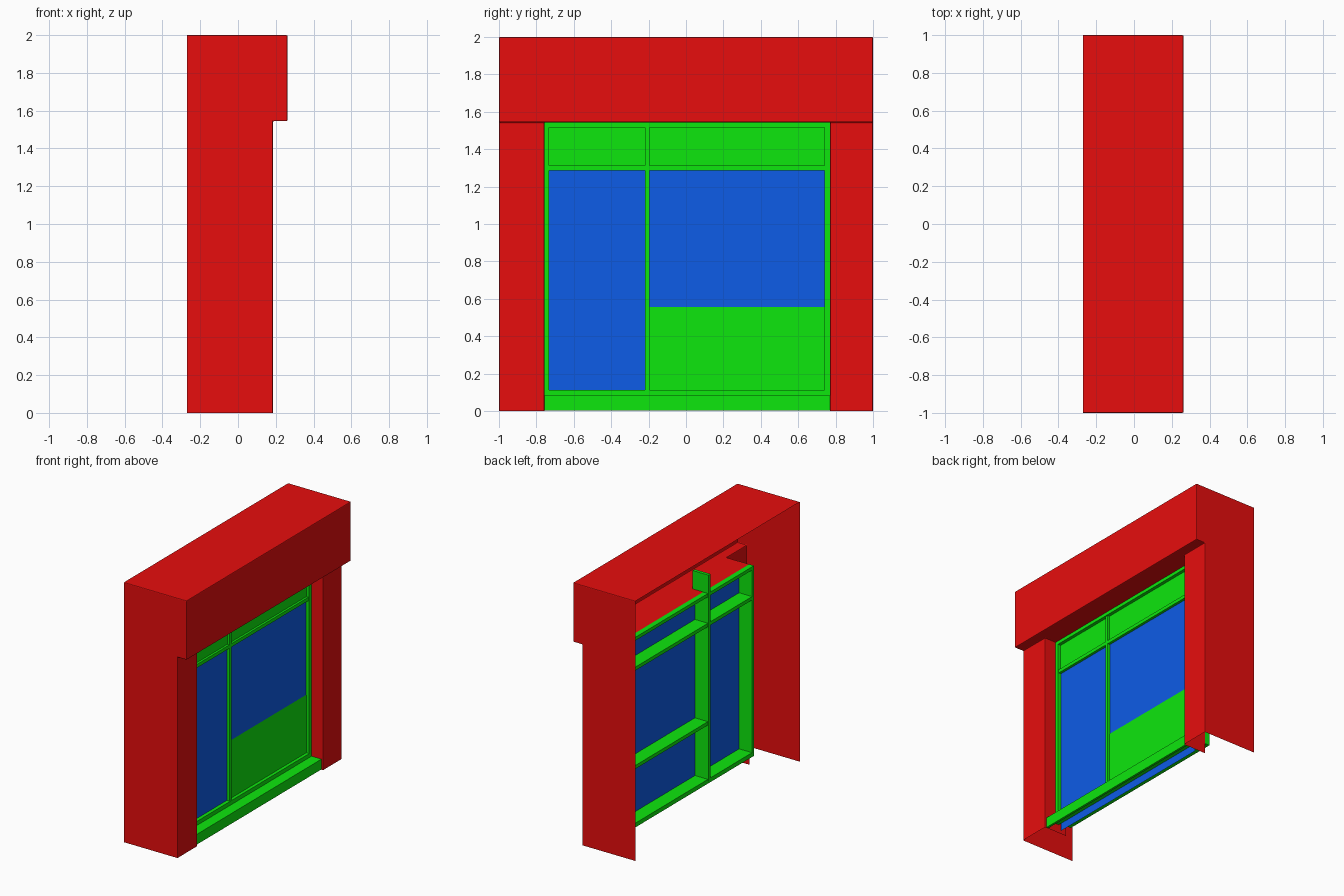
import bpy, bmesh

if "Cube" in bpy.data.objects:
    bpy.data.objects.remove(bpy.data.objects["Cube"])

def material(name, rgb):
    m = bpy.data.materials.new(name)
    m.diffuse_color = (*rgb, 1)
    m.use_nodes = True
    m.node_tree.nodes["Principled BSDF"].inputs["Base Color"].default_value = m.diffuse_color
    return m

RED = material("wall_red", (0.8, 0.004, 0.004))
GREEN = material("frame_green", (0.004, 0.8, 0.004))
BLUE = material("glass_blue", (0.004, 0.107, 0.8))

def finish(bm, name, mat):
    mesh = bpy.data.meshes.new(name)
    bm.to_mesh(mesh)
    bm.free()
    mesh.materials.append(mat)
    ob = bpy.data.objects.new(name, mesh)
    bpy.context.collection.objects.link(ob)
    return ob

def box(name, x, y, z, mat):
    bm = bmesh.new()
    bmesh.ops.create_cube(bm, size=1)
    for v in bm.verts:
        v.co = [r[0] + (c + 0.5) * (r[1] - r[0]) for c, r in zip(v.co, (x, y, z))]
    return finish(bm, name, mat)

def sheets(name, faces, mat):
    bm = bmesh.new()
    for pts in faces:
        bm.faces.new([bm.verts.new(p) for p in pts])
    bmesh.ops.remove_doubles(bm, verts=bm.verts, dist=1e-4)
    return finish(bm, name, mat)

# Main positions
BACK, FACE, LINTEL = -0.27, 0.185, 0.262
Y0, Y1, HEAD = -0.757, 0.77, 1.544
REVEAL = -0.01
FB, FF, GLASS = -0.05, 0.088, 0.06
M0, M1 = -0.22, -0.195

# Open-backed wall: side profiles, top, lintel front
profile = [(BACK, 0), (FACE, 0), (FACE, HEAD), (LINTEL, HEAD), (LINTEL, 2), (BACK, 2)]
wall = [[(x, -1, z) for x, z in profile],
        [(x, 1, z) for x, z in reversed(profile)],
        [(BACK, -1, 2), (LINTEL, -1, 2), (LINTEL, 1, 2), (BACK, 1, 2)],
        [(LINTEL, -1, HEAD), (LINTEL, 1, HEAD), (LINTEL, 1, 2), (LINTEL, -1, 2)]]
# Soffit under the lintel, reaching back over the opening
wall.append([(LINTEL, 1, HEAD), (LINTEL, -1, HEAD), (FACE, -1, HEAD), (FACE, Y0, HEAD),
             (REVEAL, Y0, HEAD), (REVEAL, Y1, HEAD), (FACE, Y1, HEAD), (FACE, 1, HEAD)])
# Pillar fronts and reveals
for a, b in ((-1, Y0), (Y1, 1)):
    wall.append([(FACE, a, 0), (FACE, b, 0), (FACE, b, HEAD), (FACE, a, HEAD)])
wall += [[(FACE, Y0, 0), (REVEAL, Y0, 0), (REVEAL, Y0, HEAD), (FACE, Y0, HEAD)],
         [(REVEAL, Y1, 0), (FACE, Y1, 0), (FACE, Y1, HEAD), (REVEAL, Y1, HEAD)]]
shell = sheets("wall_shell", wall, RED)
# Slightly eased corners
bevel = shell.modifiers.new("eased_edges", 'BEVEL')
bevel.width = 0.006
bevel.segments = 2
bevel.limit_method = 'ANGLE'

# Outer window frame
depth = (FB, FF)
G0, G1 = Y0 + 0.025, Y1 - 0.03
box("left_jamb", depth, (Y0 + 0.001, G0), (0.08, HEAD - 0.001), GREEN)
box("right_jamb", depth, (G1, Y1 - 0.001), (0.08, HEAD - 0.001), GREEN)
box("head_rail", depth, (G0, G1), (1.517, HEAD - 0.001), GREEN)
box("bottom_rail", depth, (G0, G1), (0.08, 0.113), GREEN)

# Dividing bars
BAR = FF - 0.008
box("mullion", (-0.055, BAR), (M0, M1), (0.1, 1.685), GREEN)
box("transom", (FB, BAR), (G0, G1), (1.287, 1.314), GREEN)
box("lower_rail", (FB, GLASS), (M1, G1), (0.53, 0.557), GREEN)

# Glass sheet, with green panels covering its front
def pane(name, x, y, z, mat):
    sheets(name, [[(x, y[0], z[0]), (x, y[1], z[0]), (x, y[1], z[1]), (x, y[0], z[1])]], mat)

pane("glass", GLASS, (G0, G1), (0.005, 1.517), BLUE)
for name, y, z in (("top_left_panel", (G0, M0), (1.314, 1.517)),
                   ("top_right_panel", (M1, G1), (1.314, 1.517)),
                   ("lower_panel", (M1, G1), (0.113, 0.557))):
    pane(name, GLASS + 0.003, y, z, GREEN)

# Sill: top plate and hanging front lip
box("sill_top", (GLASS, 0.172), (Y0 + 0.001, Y1 - 0.001), (0.065, 0.082), GREEN)
box("sill_lip", (0.155, 0.172), (Y0 + 0.001, Y1 - 0.001), (0.003, 0.065), GREEN)
